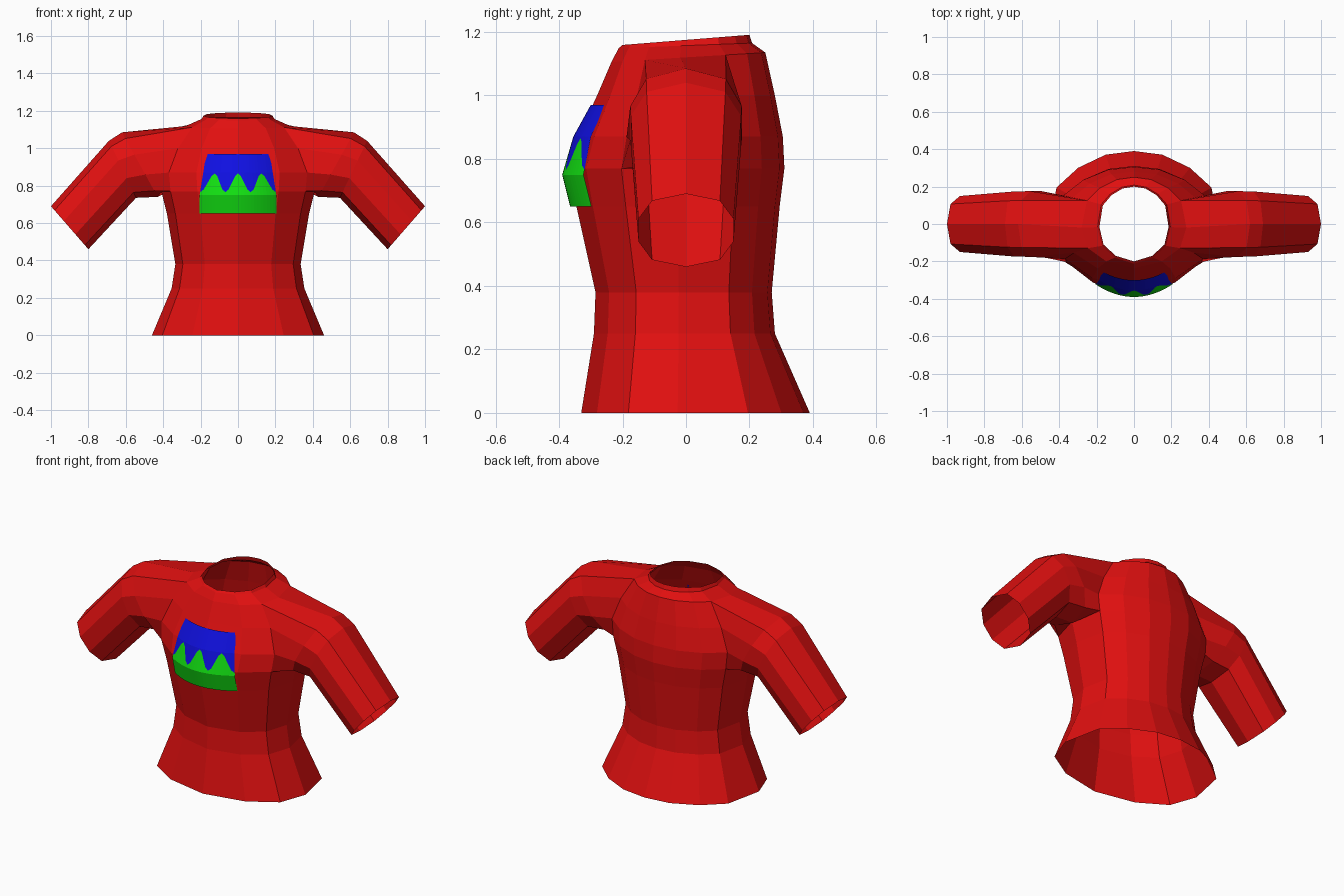
import bpy, bmesh, math

cube = bpy.data.objects.get("Cube")
if cube:
    bpy.data.objects.remove(cube, do_unlink=True)


def make_material(name, colour):
    mat = bpy.data.materials.new(name)
    mat.use_nodes = True
    mat.diffuse_color = colour
    mat.node_tree.nodes["Principled BSDF"].inputs["Base Color"].default_value = colour
    return mat


def make_object(name, bm, materials):
    mesh = bpy.data.meshes.new(name)
    bm.to_mesh(mesh)
    bm.free()
    for mat in materials:
        mesh.materials.append(mat)
    obj = bpy.data.objects.new(name, mesh)
    bpy.context.collection.objects.link(obj)
    return obj


red = make_material("shirt red", (0.75, 0.005, 0.005, 1))
green = make_material("badge green", (0.006, 0.75, 0.006, 1))
blue = make_material("badge blue", (0.005, 0.005, 0.75, 1))

# Half cross-section of the torso, from back centre to front centre
section = [(0, 1), (.33, .95), (.65, .77), (.9, .5),
           (1, -.08), (.88, -.55), (.53, -.85), (0, -1)]
SIDE = 4

# Torso rings: height, backward tilt, half width, front depth, back depth
rings = [
    (0, 0, .46, .33, .39),
    (.25, 0, .355, .29, .28),
    (.38, 0, .335, .285, .27),
    (.65, 0, .38, .345, .295),
    (.77, 0, .41, .37, .31),
    (.87, 0, .42, .34, .305),
    (1, 0, .365, .28, .28),
    (1.12, .015, .28, .235, .25),
    (1.157, .008, .195, .212, .208),
    (1.175, .016, .185, .2, .2),
]
ARM_LOW, ARM_TOP = 4, 7

bm = bmesh.new()
grid = []
for z, tilt, width, front, back in rings:
    grid.append([bm.verts.new((width * sx, sy * (back if sy > 0 else front), z + tilt * sy))
                 for sx, sy in section])

# Torso walls, leaving an armhole at the side
for r in range(len(rings) - 1):
    for c in range(len(section) - 1):
        if ARM_LOW <= r < ARM_TOP and c in (SIDE - 1, SIDE):
            continue
        bm.faces.new((grid[r][c], grid[r][c + 1], grid[r + 1][c + 1], grid[r + 1][c]))

# Sleeve continues from the ten armhole points: top and bottom (x, z), half depth
heights = range(ARM_LOW, ARM_TOP + 1)
loop = ([grid[ARM_TOP][SIDE]] + [grid[r][SIDE - 1] for r in reversed(heights)]
        + [grid[ARM_LOW][SIDE]] + [grid[r][SIDE + 1] for r in heights])
sleeve = [((.62, 1.085), (.43, .74), .182),
          ((.69, 1.04), (.545, .735), .18),
          ((1, .69), (.8, .46), .155)]
count = len(loop)
for top, bottom, depth in sleeve:
    new_loop = []
    for k in range(count):
        angle = math.tau * k / count
        t = (1 + math.cos(angle)) / 2
        s = math.sin(angle)
        y = math.copysign(abs(s) ** .7, s) * depth
        new_loop.append(bm.verts.new((bottom[0] + (top[0] - bottom[0]) * t, y,
                                      bottom[1] + (top[1] - bottom[1]) * t)))
    for k in range(count):
        n = (k + 1) % count
        bm.faces.new((loop[k], loop[n], new_loop[n], new_loop[k]))
    loop = new_loop
bmesh.ops.recalc_face_normals(bm, faces=bm.faces)
shirt = make_object("shirt", bm, [red])
mirror = shirt.modifiers.new("mirror", 'MIRROR')
mirror.use_clip = True

# Chest badge: a curved plate with a wavy border between its two colours
profile = [(.65, .365), (.75, .39), (.87, .355), (.97, .3)]


def badge_point(u, z):
    for (z0, y0), (z1, y1) in zip(profile, profile[1:]):
        if z <= z1:
            y = y0 + (y1 - y0) * (z - z0) / (z1 - z0)
            break
    x = u * (.205 - .035 * max(0, z - .75) / .22)
    return (x, 1.6 * x * x - y, z)


bm = bmesh.new()
STEPS = 24
columns = []
for i in range(STEPS + 1):
    wave = .815 - .05 * math.cos(math.tau * 3 * i / STEPS)
    u = 2 * i / STEPS - 1
    columns.append([bm.verts.new(badge_point(u, z)) for z in (.65, .75, wave, .87, .97)])
for a, b in zip(columns, columns[1:]):
    for row in range(len(a) - 1):
        face = bm.faces.new((a[row], b[row], b[row + 1], a[row + 1]))
        face.material_index = 0 if row < 2 else 1
make_object("chest_badge", bm, [green, blue])
